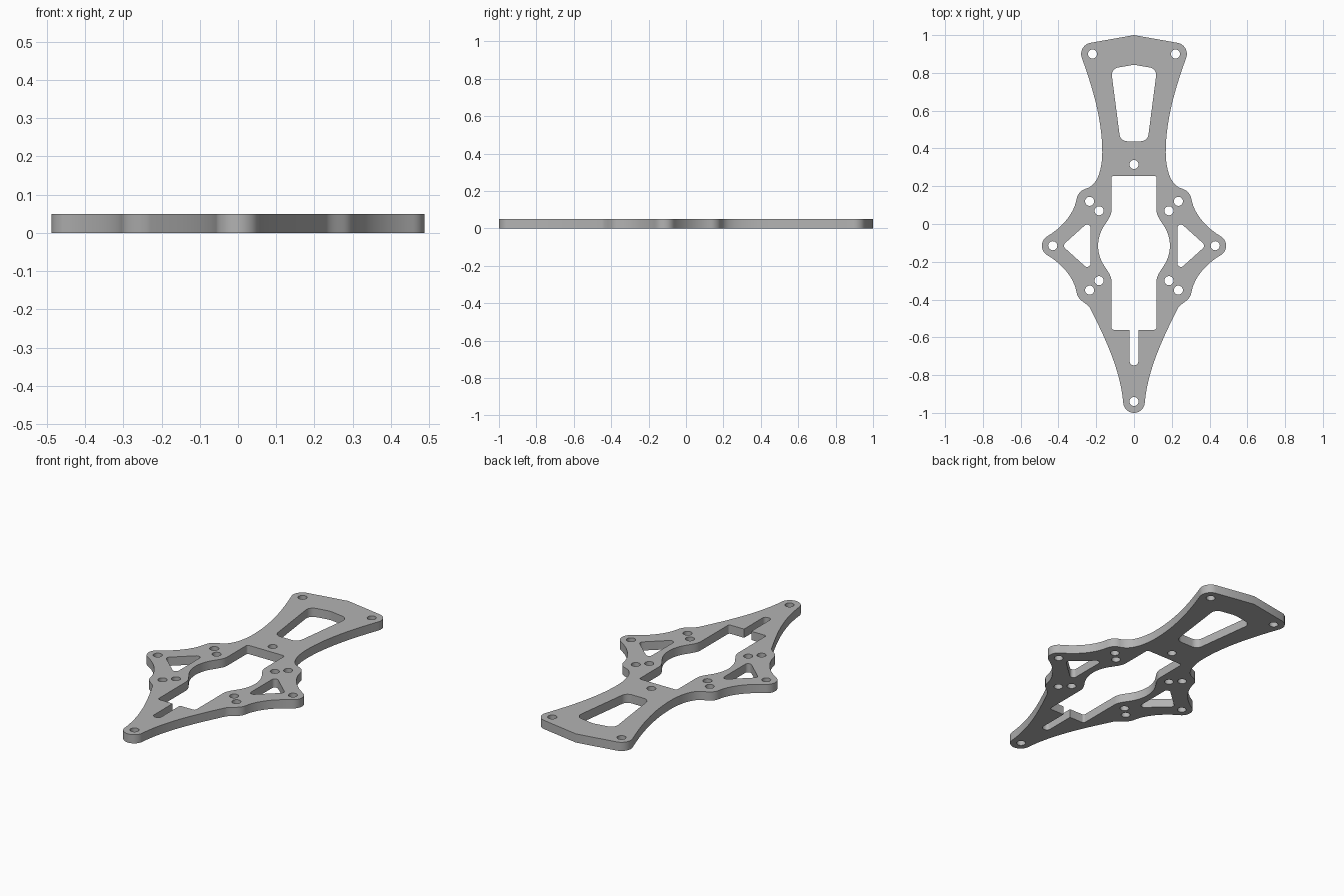
import bpy, bmesh
from math import sin, cos, tan, radians
from mathutils import Vector

cube = bpy.data.objects.get("Cube")
if cube:
    bpy.data.objects.remove(cube, do_unlink=True)

THICKNESS = 0.05


def arc(cx, cy, r, start, end, steps=12):
    """Points of an arc between two angles in degrees."""
    angles = [radians(start + (end - start) * i / steps) for i in range(steps + 1)]
    return [Vector((cx + r * cos(a), cy + r * sin(a))) for a in angles]


def blend(first, second, d1, d2, steps=14):
    """Smooth join between two points, tangent to the given directions."""
    reach = (second - first).length
    m1, m2 = d1.normalized() * reach, d2.normalized() * reach
    points = []
    for i in range(1, steps):
        t = i / steps
        points.append(first * (2*t**3 - 3*t**2 + 1) + m1 * (t**3 - 2*t**2 + t)
                      + second * (3*t**2 - 2*t**3) + m2 * (t**3 - t**2))
    return points


def join(pieces):
    """Chain arcs and waypoints (points, start direction, end direction)."""
    path = list(pieces[0][0])
    for a, b in zip(pieces, pieces[1:]):
        path += blend(a[0][-1], b[0][0], a[2], b[1]) + b[0]
    return path


def lobe(cx, cy, r, start, end):
    """Clockwise arc with its end directions."""
    d = [Vector((sin(radians(a)), -cos(radians(a)))) for a in (start, end)]
    return arc(cx, cy, r, start, end), d[0], d[1]


def waypoint(x, y, dx, dy):
    d = Vector((dx, dy))
    return [Vector((x, y))], d, d


def rounded(corners):
    """Polygon from (x, y, radius) corners with circular fillets."""
    path = []
    for i, (x, y, r) in enumerate(corners):
        p = Vector((x, y))
        a = (Vector(corners[i - 1][:2]) - p).normalized()
        b = (Vector(corners[(i + 1) % len(corners)][:2]) - p).normalized()
        half = a.angle(b) / 2
        cut = r / tan(half)
        centre = p + (a + b).normalized() * (r / sin(half))
        u, v = p + a * cut - centre, p + b * cut - centre
        for k in range(9):
            w = u.lerp(v, k / 8)
            path.append(centre + w.normalized() * r)
    return path


def mirror(path):
    return [Vector((-p.x, p.y)) for p in reversed(path)]


def mirrored_loop(half):
    """Close a right-hand half path across x = 0."""
    return half + [p for p in mirror(half) if abs(p.x) > 1e-4]


# Outer edge, right half from the rear peak to the front nose
outline = [Vector((0, 1))] + join([
    lobe(0.22, 0.90, 0.06, 80, -20),
    waypoint(0.168, 0.38, 0, -1),
    lobe(0.235, 0.12, 0.07, 75, 10),
    lobe(0.43, -0.115, 0.058, 60, -60),
    lobe(0.235, -0.35, 0.07, -10, -50),
    waypoint(0.23, -0.45, -0.45, -0.9),
    lobe(0, -0.943, 0.057, -5, -90),
])
loops = [mirrored_loop(outline)]

# Central opening with round bulge and front slot
bay = [Vector((0, 0.255))] + arc(0.107, 0.243, 0.012, 90, 0, 5) + join([
    waypoint(0.119, 0.075, 0, -1),
    lobe(0, -0.115, 0.19, 28, -28),
    waypoint(0.119, -0.305, 0, -1),
]) + arc(0.107, -0.548, 0.012, 0, -90, 5)
bay += [Vector((0.023, -0.56))] + arc(0.003, -0.728, 0.02, 0, -90, 6)
loops.append(mirrored_loop(bay))

# Tail window and side triangles
loops.append(rounded([(0, 0.843, 0.1), (0.122, 0.822, 0.04), (0.072, 0.438, 0.04),
                      (-0.072, 0.438, 0.04), (-0.122, 0.822, 0.04)]))
triangle = rounded([(0.23, 0.02, 0.018), (0.38, -0.115, 0.018), (0.23, -0.25, 0.018)])
loops += [triangle, mirror(triangle)]

# Bolt holes
for x, y in [(0, 0.315), (0, -0.94), (0.22, 0.9), (0.235, 0.12), (0.185, 0.07),
             (0.43, -0.115), (0.185, -0.3), (0.235, -0.35)]:
    for side in ((1, -1) if x else (1,)):
        loops.append(arc(side * x, y, 0.024, 0, 345, 23))

# Filled and extruded profile
profile = bpy.data.curves.new("plate_profile", "CURVE")
profile.dimensions = "2D"
profile.fill_mode = "BOTH"
profile.extrude = THICKNESS / 2
for loop in loops:
    spline = profile.splines.new("POLY")
    spline.points.add(len(loop) - 1)
    for point, p in zip(spline.points, loop):
        point.co = (p.x, p.y, 0, 1)
    spline.use_cyclic_u = True
temp = bpy.data.objects.new("plate_profile", profile)
bpy.context.collection.objects.link(temp)
bpy.context.view_layer.update()
evaluated = temp.evaluated_get(bpy.context.evaluated_depsgraph_get())
mesh = bpy.data.meshes.new_from_object(evaluated)
bpy.data.objects.remove(temp, do_unlink=True)

# Weld the rims and rest the plate on the ground
bm = bmesh.new()
bm.from_mesh(mesh)
bmesh.ops.remove_doubles(bm, verts=bm.verts, dist=0.0002)
bmesh.ops.recalc_face_normals(bm, faces=bm.faces)
bmesh.ops.translate(bm, verts=bm.verts, vec=(0, 0, THICKNESS / 2))
bm.to_mesh(mesh)
bm.free()

grey = bpy.data.materials.new("plain_grey")
grey.use_nodes = True
colour = (0.45, 0.45, 0.45, 1)
grey.diffuse_color = colour
grey.node_tree.nodes["Principled BSDF"].inputs["Base Color"].default_value = colour
mesh.materials.clear()
mesh.materials.append(grey)

plate = bpy.data.objects.new("frame_plate", mesh)
bpy.context.collection.objects.link(plate)
bpy.ops.object.select_all(action="DESELECT")
plate.select_set(True)
bpy.context.view_layer.objects.active = plate
bpy.ops.object.shade_smooth_by_angle(angle=radians(35))
